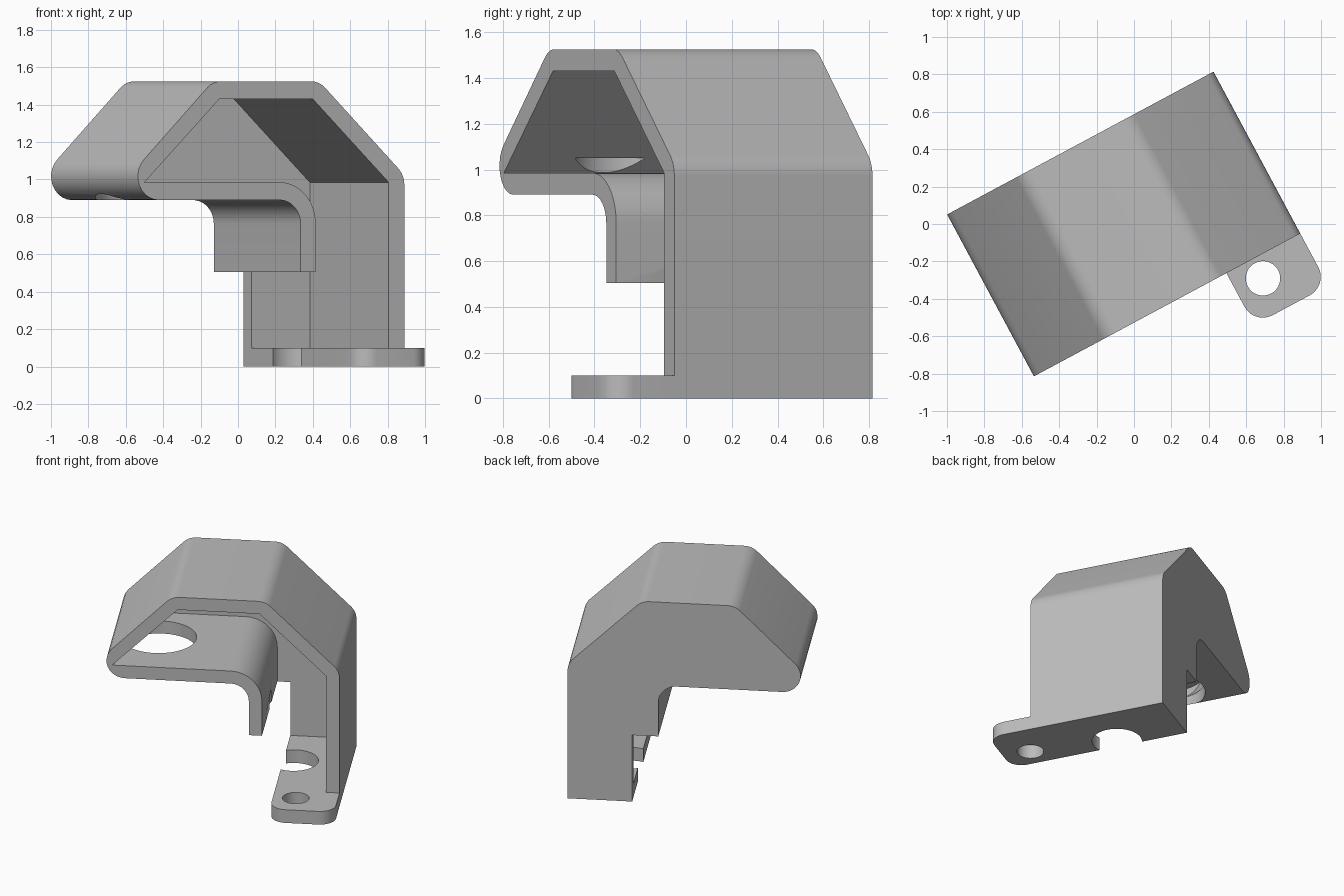
import bpy, bmesh, math
from mathutils import Vector

if "Cube" in bpy.data.objects:
    bpy.data.objects.remove(bpy.data.objects["Cube"], do_unlink=True)

ANGLE = math.radians(28.2)      # the whole bracket is turned about z
OFFSET = (-0.055, 0, 0)
HALF = 0.491                    # half depth of the hood
WALL = 0.09
ROUND = 0.127
RIGHT, PLATE_LEFT = 0.808, 0.36

grey = bpy.data.materials.new("plain_grey")
grey.use_nodes = True
grey.diffuse_color = (0.5, 0.5, 0.5, 1)
grey.node_tree.nodes["Principled BSDF"].inputs["Base Color"].default_value = (0.5, 0.5, 0.5, 1)


def fillet(corners, steps=10):
    """Round every (a, b, radius) corner of a closed outline."""
    out = []
    for i, (a, b, r) in enumerate(corners):
        p = Vector((a, b))
        if not r:
            out.append(p)
            continue
        d1 = (Vector(corners[i - 1][:2]) - p).normalized()
        d2 = (Vector(corners[(i + 1) % len(corners)][:2]) - p).normalized()
        half = d1.angle(d2) / 2
        centre = p + (d1 + d2).normalized() * (r / math.sin(half))
        start = p + d1 * (r / math.tan(half)) - centre
        end = p + d2 * (r / math.tan(half)) - centre
        sweep = math.atan2(start.x * end.y - start.y * end.x, start.dot(end))
        for k in range(steps + 1):
            t = sweep * k / steps
            c, s = math.cos(t), math.sin(t)
            out.append(centre + Vector((start.x * c - start.y * s, start.x * s + start.y * c)))
    return out


def extrude(name, outline, low, high, upright):
    """Prism from an outline: upright outlines run along y, flat ones along z."""
    def place(p, h):
        return (p.x, h, p.y) if upright else (p.x, p.y, h)
    bm = bmesh.new()
    face = bm.faces.new([bm.verts.new(place(p, low)) for p in outline])
    top = bmesh.ops.extrude_face_region(bm, geom=[face])["geom"]
    shift = Vector((0, high - low, 0)) if upright else Vector((0, 0, high - low))
    bmesh.ops.translate(bm, verts=[g for g in top if isinstance(g, bmesh.types.BMVert)], vec=shift)
    bmesh.ops.recalc_face_normals(bm, faces=bm.faces)
    mesh = bpy.data.meshes.new(name)
    bm.to_mesh(mesh)
    bm.free()
    mesh.materials.append(grey)
    obj = bpy.data.objects.new(name, mesh)
    obj.location = OFFSET
    obj.rotation_euler.z = ANGLE
    bpy.context.collection.objects.link(obj)
    return obj


def cylinder(name, x, y, radius, low, high, sides=64):
    ring = [Vector((x + radius * math.cos(math.tau * k / sides),
                    y + radius * math.sin(math.tau * k / sides))) for k in range(sides)]
    return extrude(name, ring, low, high, False)


def select(obj):
    bpy.ops.object.select_all(action='DESELECT')
    obj.select_set(True)
    bpy.context.view_layer.objects.active = obj


def cut(obj, cutter):
    cutter.hide_render = True
    mod = obj.modifiers.new("cut", 'BOOLEAN')
    mod.operation = 'DIFFERENCE'
    mod.solver = 'EXACT'
    mod.object = cutter
    select(obj)
    bpy.ops.object.modifier_apply(modifier=mod.name)
    bpy.data.objects.remove(cutter, do_unlink=True)


# Hood: full side silhouette, with its post and hanging lip
hood = extrude("hood", fillet([
    (PLATE_LEFT, 0, 0), (RIGHT, 0, 0),
    (RIGHT, 1.024, ROUND), (0.292, 1.525, ROUND),
    (-0.353, 1.525, ROUND), (-0.988, 0.89, ROUND),
    (0.179, 0.89, ROUND), (0.179, 0.505, 0), (PLATE_LEFT, 0.505, 0)]),
    -HALF, HALF, True)

# Hollow inside, open at the front and below, leaving the back wall
cut(hood, extrude("hollow", fillet([
    (-0.768, 0.985, 0), (-0.314, 1.43, 0), (0.253, 1.43, 0), (0.713, 0.985, 0),
    (0.713, 0.1, 0), (0.27, 0.1, 0), (0.27, 0.985, ROUND + WALL)]),
    -HALF - 0.2, HALF - WALL, True))

# Round opening in the shelf and round notch in the foot
cut(hood, cylinder("shelf_hole", -0.505, 0, 0.262, 0.8, 1.05))
cut(hood, cylinder("foot_notch", 0.43, 0, 0.172, -0.1, 0.6))

# Mounting tab with a screw hole
tab = extrude("mounting_tab", fillet([
    (PLATE_LEFT, -HALF, 0), (PLATE_LEFT, -0.806, 0.112),
    (RIGHT, -0.806, 0.112), (RIGHT, -HALF, 0)]), 0, 0.1, False)
cut(tab, cylinder("screw_hole", 0.519, -0.608, 0.092, -0.1, 0.2))

for part in (hood, tab):
    select(part)
    bpy.ops.object.shade_smooth_by_angle(angle=math.radians(25))
